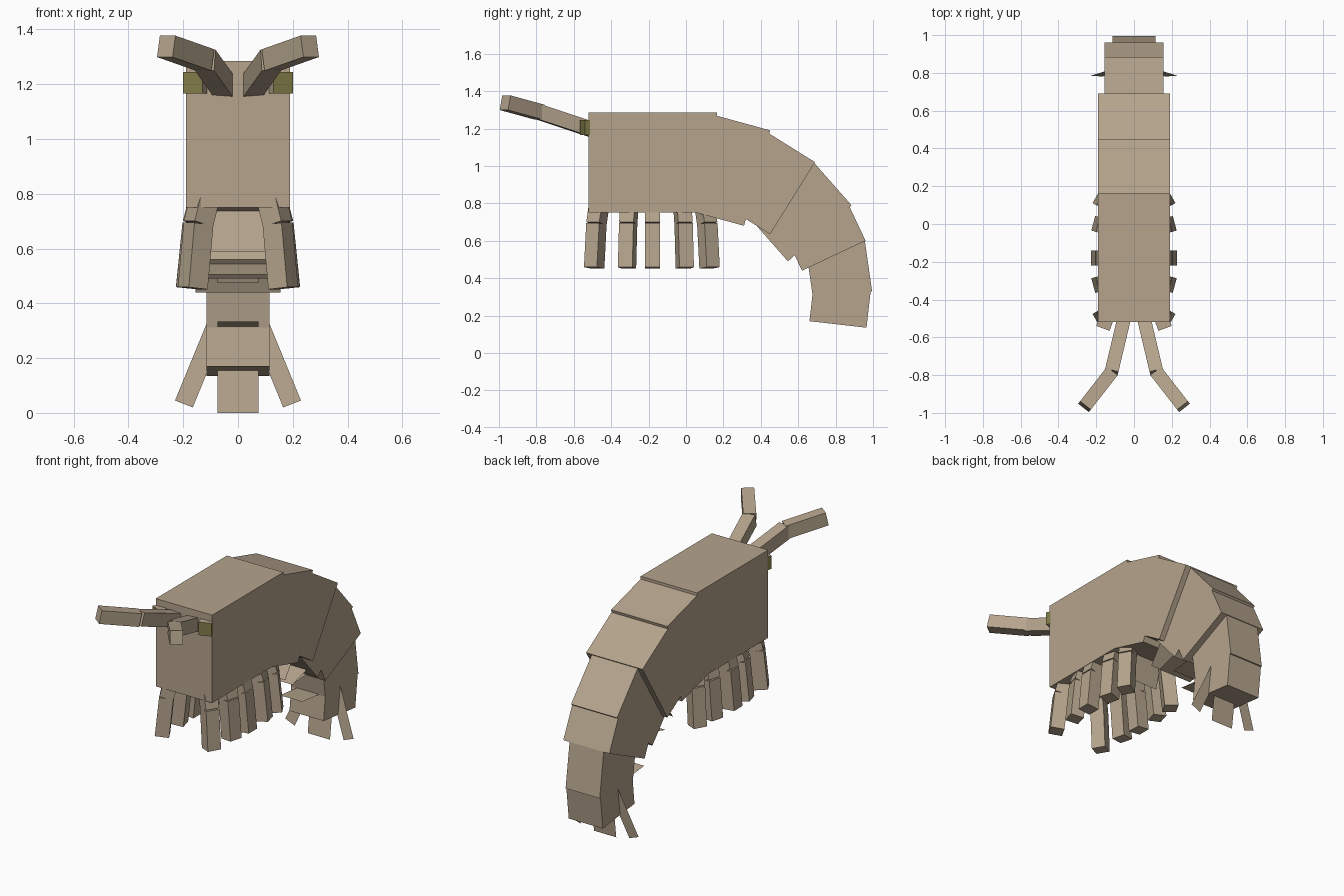
import bpy, bmesh, math
from mathutils import Vector, Matrix

if "Cube" in bpy.data.objects:
    bpy.data.objects.remove(bpy.data.objects["Cube"], do_unlink=True)


def material(name, rgb):
    m = bpy.data.materials.new(name)
    m.use_nodes = True
    m.diffuse_color = (*rgb, 1)
    for n in m.node_tree.nodes:
        if n.type == "BSDF_PRINCIPLED":
            n.inputs["Base Color"].default_value = (*rgb, 1)
            n.inputs["Roughness"].default_value = 0.8
    return m


SHELL = material("tan shell", (0.46, 0.37, 0.265))
OLIVE = material("olive eye", (0.22, 0.20, 0.065))


def finish(name, bm, mats=(SHELL,)):
    mesh = bpy.data.meshes.new(name)
    bm.to_mesh(mesh)
    bm.free()
    for m in mats:
        mesh.materials.append(m)
    ob = bpy.data.objects.new(name, mesh)
    bpy.context.scene.collection.objects.link(ob)
    return ob


def bar(name, p0, p1, side, width, depth):
    """Box running from p0 to p1; side is the direction of its width."""
    p0, p1 = Vector(p0), Vector(p1)
    axis = p1 - p0
    z = axis.normalized()
    x = Vector(side)
    x = (x - z * x.dot(z)).normalized()
    y = z.cross(x)
    m = Matrix((x * width, y * depth, axis)).transposed().to_4x4()
    m.translation = (p0 + p1) / 2
    bm = bmesh.new()
    bmesh.ops.create_cube(bm, size=1, matrix=m)
    bmesh.ops.recalc_face_normals(bm, faces=bm.faces)
    return finish(name, bm)


def segment(name, top, bottom, length, half):
    """Body block given its rear edge in side profile (y, z)."""
    a, b = Vector(top), Vector(bottom)
    d = a - b
    ahead = Vector((-d.y, d.x)).normalized() * length
    bm = bmesh.new()
    ring = [bm.verts.new((-half, p.x, p.y)) for p in (a, b, b + ahead, a + ahead)]
    face = bm.faces.new(ring)
    ext = bmesh.ops.extrude_face_region(bm, geom=[face])["geom"]
    bmesh.ops.translate(bm, vec=(2 * half, 0, 0),
                        verts=[v for v in ext if isinstance(v, bmesh.types.BMVert)])
    bmesh.ops.recalc_face_normals(bm, faces=bm.faces)
    return finish(name, bm)


def plate(name, corners):
    """Paper-thin flap."""
    bm = bmesh.new()
    bm.faces.new([bm.verts.new(c) for c in corners])
    return finish(name, bm)


# Curved body, head first
for name, top, bottom, length, half in (
        ("head_shell", (0.165, 1.285), (0.165, 0.75), 0.685, 0.19),
        ("body_segment_1", (0.45, 1.19), (0.31, 0.68), 0.30, 0.19),
        ("body_segment_2", (0.69, 1.02), (0.45, 0.635), 0.29, 0.19),
        ("body_segment_3", (0.885, 0.79), (0.545, 0.49), 0.30, 0.155),
        ("body_segment_4", (0.96, 0.60), (0.62, 0.44), 0.23, 0.155),
        ("body_segment_5", (0.995, 0.33), (0.68, 0.285), 0.28, 0.115),
        ("tail_segment", (0.965, 0.135), (0.66, 0.17), 0.20, 0.115)):
    segment(name, top, bottom, length, half)

# Swimming flaps under the belly: base (y, z), tip (y, z), half width
for i, (base, tip, h) in enumerate((
        ((0.10, 0.74), (0.06, 0.59), 0.115),
        ((0.38, 0.69), (0.29, 0.56), 0.115),
        ((0.50, 0.545), (0.36, 0.505), 0.115),
        ((0.61, 0.492), (0.44, 0.475), 0.075),
        ((0.69, 0.313), (0.51, 0.333), 0.075))):
    plate(f"swim_flap_{i + 1}", [(-h, *tip), (h, *tip), (h, *base), (-h, *base)])


# Tail fan, lying in one slightly tilted plane
def fan_point(x, z):
    return (x, 0.82 - (0.32 - z) * 0.13, z)


plate("tail_fan_middle", [fan_point(*p) for p in
                          ((-0.075, 0), (0.075, 0), (0.075, 0.17), (-0.075, 0.17))])

for s, label in ((1, "left"), (-1, "right")):
    # Outer tail fan blade
    blade = [(0.165, 0.02), (0.23, 0.045), (0.115, 0.325), (0.05, 0.30)]
    plate(f"tail_fan_{label}", [fan_point(s * x, z) for x, z in blade[::s]])

    # Two-part antenna
    base = Vector((s * 0.05, -0.49, 1.19))
    bend = Vector((s * 0.12, -0.785, 1.288))
    tip = Vector((s * 0.262, -0.967, 1.338))
    for part, p0, p1 in (("base", base, bend), ("tip", bend, tip)):
        across = (p1 - p0).cross(Vector((0, 0, 1)))
        bar(f"antenna_{part}_{label}", p0, p1, across, 0.072, 0.08)

    # Eye block, olive on the front and outer faces
    c, a = Vector((s * 0.151, -0.515, 1.205)), math.radians(20)
    across = Vector((s * math.cos(a), math.sin(a), 0))
    eye = bar(f"eye_{label}", c - Vector((0, 0, 0.04)), c + Vector((0, 0, 0.04)),
              across, 0.075, 0.08)
    eye.data.materials.append(OLIVE)
    for f in eye.data.polygons:
        if abs(f.normal.z) < 0.5 and (f.normal.y < -0.5 or f.normal.x * s > 0.5):
            f.material_index = 1

    # Five walking legs, fanned from front to back
    for i, (hx, hy, yaw) in enumerate(((0.12, -0.465, -30), (0.127, -0.302, -15),
                                       (0.135, -0.18, 0), (0.127, -0.02, 15),
                                       (0.12, 0.10, 30))):
        r = math.radians(yaw)
        out = Vector((s * math.cos(r), math.sin(r), 0))
        hip = Vector((s * hx, hy, 0.79))
        knee = hip + out * 0.028 - Vector((0, 0, 0.10))
        foot = hip + out * 0.052 - Vector((0, 0, 0.335))
        bar(f"leg_{i + 1}_upper_{label}", hip, knee, out, 0.08, 0.08)
        bar(f"leg_{i + 1}_lower_{label}", knee, foot, out, 0.08, 0.08)
